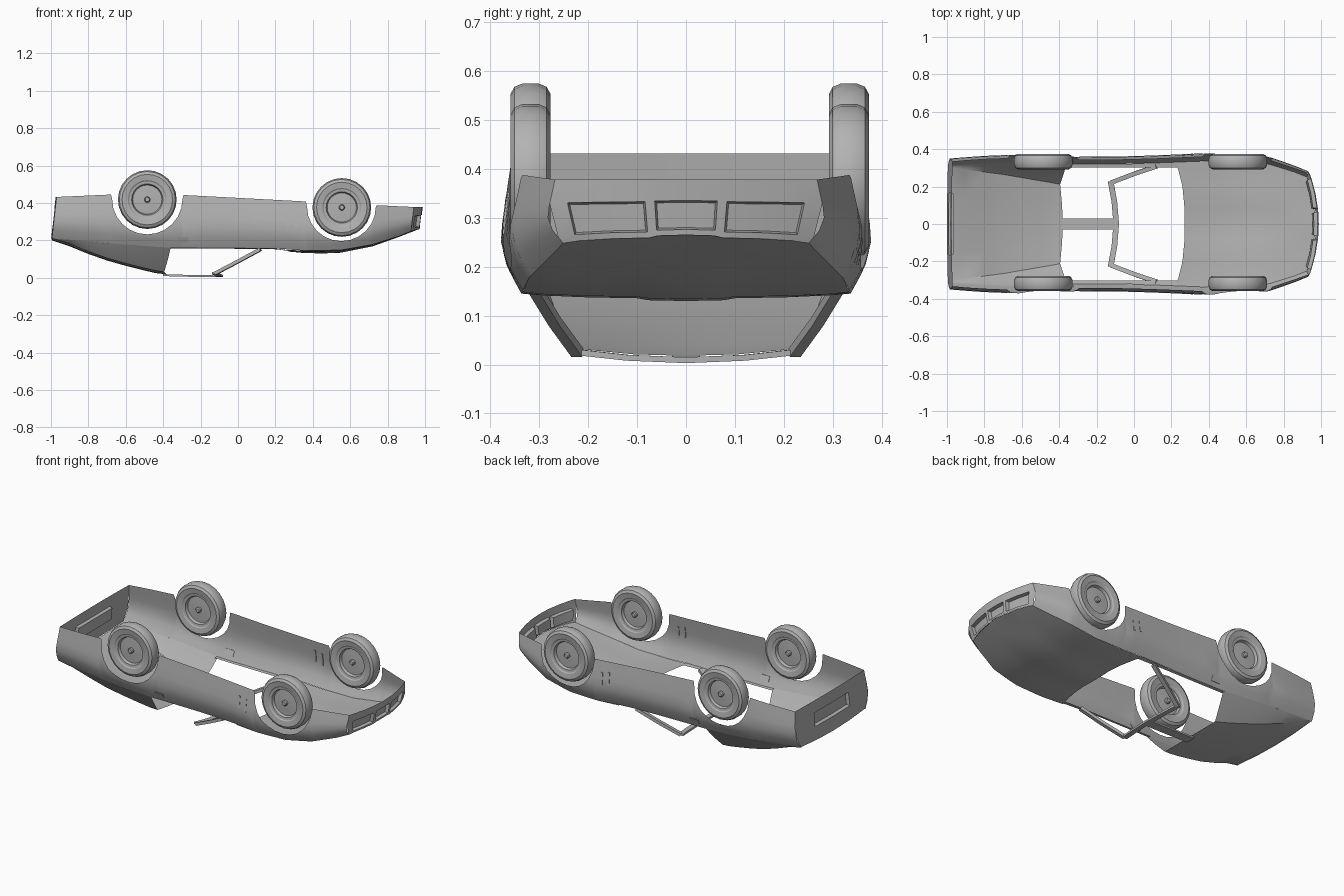
import bpy, bmesh, math
from mathutils import Vector

if "Cube" in bpy.data.objects:
    bpy.data.objects.remove(bpy.data.objects["Cube"])

grey = bpy.data.materials.new("body grey")
grey.diffuse_color = (0.45, 0.45, 0.45, 1)
grey.use_nodes = True
grey.node_tree.nodes["Principled BSDF"].inputs["Base Color"].default_value = grey.diffuse_color


def lerp(table, x):
    """Piecewise linear lookup in [(x, value), ...]."""
    if x <= table[0][0]:
        return table[0][1]
    for (a, va), (b, vb) in zip(table, table[1:]):
        if x <= b:
            return va + (vb - va) * (x - a) / (b - a)
    return table[-1][1]


def finish(name, bm, angle=30, fix=True):
    if fix:
        bmesh.ops.remove_doubles(bm, verts=bm.verts, dist=0.0004)
        bmesh.ops.recalc_face_normals(bm, faces=bm.faces)
    me = bpy.data.meshes.new(name)
    bm.to_mesh(me)
    bm.free()
    me.materials.append(grey)
    ob = bpy.data.objects.new(name, me)
    bpy.context.collection.objects.link(ob)
    bpy.ops.object.select_all(action='DESELECT')
    ob.select_set(True)
    bpy.context.view_layer.objects.active = ob
    bpy.ops.object.shade_smooth_by_angle(angle=math.radians(angle))
    return ob


def sheet(name, rows, recess=None, push=0.0):
    """Surface through rows of points, mirrored over y; chosen cells are recessed."""
    bm = bmesh.new()
    marked = []
    for s in (1, -1):
        g = [[bm.verts.new((p[0], s * p[1], p[2])) for p in r] for r in rows]
        for i in range(len(g) - 1):
            for j in range(len(g[0]) - 1):
                q = [g[i][j], g[i][j + 1], g[i + 1][j + 1], g[i + 1][j]]
                f = bm.faces.new(q[::s])
                if recess and recess(i, j):
                    marked.append(f)
    bmesh.ops.remove_doubles(bm, verts=bm.verts, dist=0.0004)
    if marked:
        bmesh.ops.inset_region(bm, faces=marked, thickness=0.004, use_even_offset=True)
        for v in {v for f in marked for v in f.verts}:
            v.co.x += push
    return finish(name, bm)


def beam(name, pts, w, h):
    """Flat bar of width w and height h along a path."""
    bm = bmesh.new()
    rings = []
    for i, p in enumerate(pts):
        d = Vector(pts[min(i + 1, len(pts) - 1)]) - Vector(pts[max(i - 1, 0)])
        side = d.cross(Vector((0, 0, 1))).normalized()
        up = side.cross(d).normalized()
        rings.append([bm.verts.new(Vector(p) + side * a * w / 2 + up * b * h / 2)
                      for a, b in ((1, 1), (-1, 1), (-1, -1), (1, -1))])
    for r, q in zip(rings, rings[1:]):
        for k in range(4):
            bm.faces.new((r[k], r[(k + 1) % 4], q[(k + 1) % 4], q[k]))
    bm.faces.new(rings[0])
    bm.faces.new(rings[-1][::-1])
    return finish(name, bm)


# Lengthwise outlines of the overturned shell
WIDTH = [(-0.97, 0.35), (-0.85, 0.362), (-0.6, 0.372), (-0.3, 0.36), (0, 0.362),
         (0.4, 0.379), (0.6, 0.372), (0.72, 0.36), (0.85, 0.315), (0.94, 0.278)]
SILL = [(-0.97, 0.432), (-0.68, 0.445), (-0.3, 0.443), (0.36, 0.408), (0.74, 0.388), (0.94, 0.378)]
SHOULDER = [(-0.97, 0.21), (-0.7, 0.185), (-0.36, 0.16), (0.2, 0.157), (0.35, 0.145),
            (0.55, 0.148), (0.72, 0.178), (0.86, 0.222), (0.94, 0.252)]
CENTRE = [(-0.97, 0.2), (-0.85, 0.145), (-0.7, 0.092), (-0.55, 0.05), (-0.4, 0.016),
          (0.25, 0.142), (0.4, 0.128), (0.55, 0.134), (0.72, 0.168), (0.86, 0.218), (0.93, 0.265)]
BULGE = [(0, 0.89), (0.2, 0.965), (0.4, 1.0), (0.6, 0.99), (1, 0.95)]
ARCHES = [(-0.485, 0.42, 0.188), (0.553, 0.38, 0.184)]


def side(x, t, arch=True):
    """Body side point; t runs from shoulder (0) to sill (1)."""
    zs, sill = lerp(SHOULDER, x), lerp(SILL, x)
    end = sill
    for c, zc, r in ARCHES:
        if arch and abs(x - c) <= r + 1e-6:
            end = min(end, zc - math.sqrt(max(0, r * r - (x - c) ** 2)))
    z = zs + (end - zs) * t
    return lerp(WIDTH, x) * lerp(BULGE, (z - zs) / (sill - zs)), z


def end_x(x, t):
    """Raked ends of the sides."""
    if x <= -0.97:
        return -0.995 + 0.025 * t
    if x >= 0.93:
        return 0.925 + 0.015 * t
    return x


# Body sides with wheel arches
xs = [-0.97, -0.9, -0.8, -0.2, -0.05, 0.1, 0.22, 0.3, 0.78, 0.86, 0.93]
for c, zc, r in ARCHES:
    xs += [c + r * math.cos(math.pi * k / 12) for k in range(13)] + [c - r - 0.006, c + r + 0.006]
xs.sort()
T = [0, 0.2, 0.4, 0.6, 0.8, 1]
sheet("body_sides", [[(end_x(x, t), *side(x, t)) for t in T] for x in xs])

# Hood with low central bulge
F = [0, 0.23, 0.3, 0.6, 0.87, 1]
G = [0, 0.1, 0.35, 0.45, 0.7, 1]


def hood_row(x):
    y, z = side(x, 0, False)
    zc = lerp(CENTRE, x)
    row = []
    for f, g in zip(F, G):
        px = end_x(x, 0)
        if x >= 0.93:
            px += 0.045 * (1 - f * f)
        elif x < 0.28:
            px -= 0.05 * f ** 3
        row.append((px, f * y, zc + (z - zc) * g))
    return row


sheet("hood", [hood_row(x) for x in (0.27, 0.35, 0.45, 0.55, 0.65, 0.72, 0.79, 0.86, 0.93)])

# Nose with recessed lamps and centre grille
edge = hood_row(0.93)
nose = []
for t in (0, 0.1, 0.62, 1):
    y, z = side(0.93, t, False)
    y0, z0 = side(0.93, 0, False)
    nose.append([(end_x(0.93, t) + 0.048 * (1 - f * f), f * y, z + (1 - t) * (e[2] - z0))
                 for f, e in zip(F, edge)])
sheet("nose", nose, lambda i, j: i == 1 and j in (0, 2, 3), -0.02)


# Fastback rear deck rising to the roof hoop
def deck_row(x):
    y, z = side(x, 0, False)
    zc = lerp(CENTRE, x)
    yr = lerp([(-0.97, 0.3), (-0.7, 0.265), (-0.39, 0.212)], x)
    zr = zc + 0.013
    px = end_x(x, 0)
    row = [(0, zc), (yr * 0.5, zc + 0.003), (yr, zr),
           ((yr + y) / 2 + 0.004, (zr + z) / 2), (y, z)]
    lean = [0.01, 0.005, -0.005, 0.015, 0.03] if x > -0.4 else [0] * 5
    return [(px + d, *p) for d, p in zip(lean, row)]


sheet("rear_deck", [deck_row(x) for x in (-0.97, -0.9, -0.8, -0.7, -0.6, -0.5, -0.44, -0.39)])

# Tail panel with recessed plate well
edge = deck_row(-0.97)
tail = []
y0, z0 = side(-0.97, 0, False)
for t in (0, 0.35, 0.7, 1):
    y, z = side(-0.97, t, False)
    tail.append([(end_x(-0.97, t) - 0.005 * (1 - (p[1] / y0) ** 2), p[1] / y0 * y,
                  z + (1 - t) * (p[2] - z0)) for p in edge])
sheet("tail_panel", tail, lambda i, j: i == 1 and j == 0, 0.02)

# Door top ledges
sheet("door_ledges", [[(x, *side(x, 0, False)), (x, 0.303, lerp(SHOULDER, x) - 0.003)]
                      for x in (-0.37, -0.2, 0, 0.12, 0.23)])

# Roof spine, windshield header and pillars
beam("roof_spine", [(-0.4, 0, 0.014), (-0.25, 0, 0.01), (-0.1, 0, 0.009)], 0.058, 0.01)
beam("windshield_header", [(-0.125, -0.228, 0.026), (-0.105, -0.12, 0.014), (-0.095, 0, 0.009),
                           (-0.105, 0.12, 0.014), (-0.125, 0.228, 0.026)], 0.03, 0.012)
for s, n in ((1, "left"), (-1, "right")):
    beam(n + "_windshield_pillar", [(-0.12, s * 0.222, 0.024), (0, s * 0.268, 0.087),
                                    (0.12, s * 0.308, 0.152)], 0.024, 0.018)


# Thin plates following the body side
def plate(name, x, z, w, h, s):
    bm = bmesh.new()
    bmesh.ops.create_cube(bm, size=1)
    zs, sill = lerp(SHOULDER, x), lerp(SILL, x)
    for v in bm.verts:
        pz = z + v.co.z * h
        py = lerp(WIDTH, x) * lerp(BULGE, (pz - zs) / (sill - zs))
        v.co = (x + v.co.x * w, s * (py + v.co.y * 0.006), pz)
    finish(name, bm)


for s, n in ((1, "left"), (-1, "right")):
    plate(n + "_door_handle", -0.295, 0.2, 0.06, 0.03, s)
    for k in range(2):
        plate(f"{n}_fender_vent_{k + 1}", 0.265 + 0.045 * k, 0.315 - 0.01 * k, 0.012, 0.075, s)

# Wheels: turned tyre, dished rim and hub
HALF = [(0, 0.034), (0.011, 0.033), (0.016, 0.027), (0.016, 0.016), (0.078, 0.013), (0.084, 0.029),
        (0.098, 0.031), (0.104, 0.036), (0.135, 0.041), (0.15, 0.033), (0.157, 0.016)]
PROFILE = HALF + [(r, -y) for r, y in reversed(HALF)]


def wheel(name, x, y, z):
    bm = bmesh.new()
    vs = [bm.verts.new((r, d, 0)) for r, d in PROFILE]
    es = [bm.edges.new(p) for p in zip(vs, vs[1:])]
    bmesh.ops.spin(bm, geom=vs + es, cent=(0, 0, 0), axis=(0, 1, 0),
                   angle=2 * math.pi, steps=24, use_merge=True)
    ob = finish(name, bm)
    ob.location = (x, y, z)


for y, n in ((0.333, "left"), (-0.318, "right")):
    wheel(n + "_rear_wheel", -0.485, y, 0.418)
    wheel(n + "_front_wheel", 0.555, y, 0.376)
